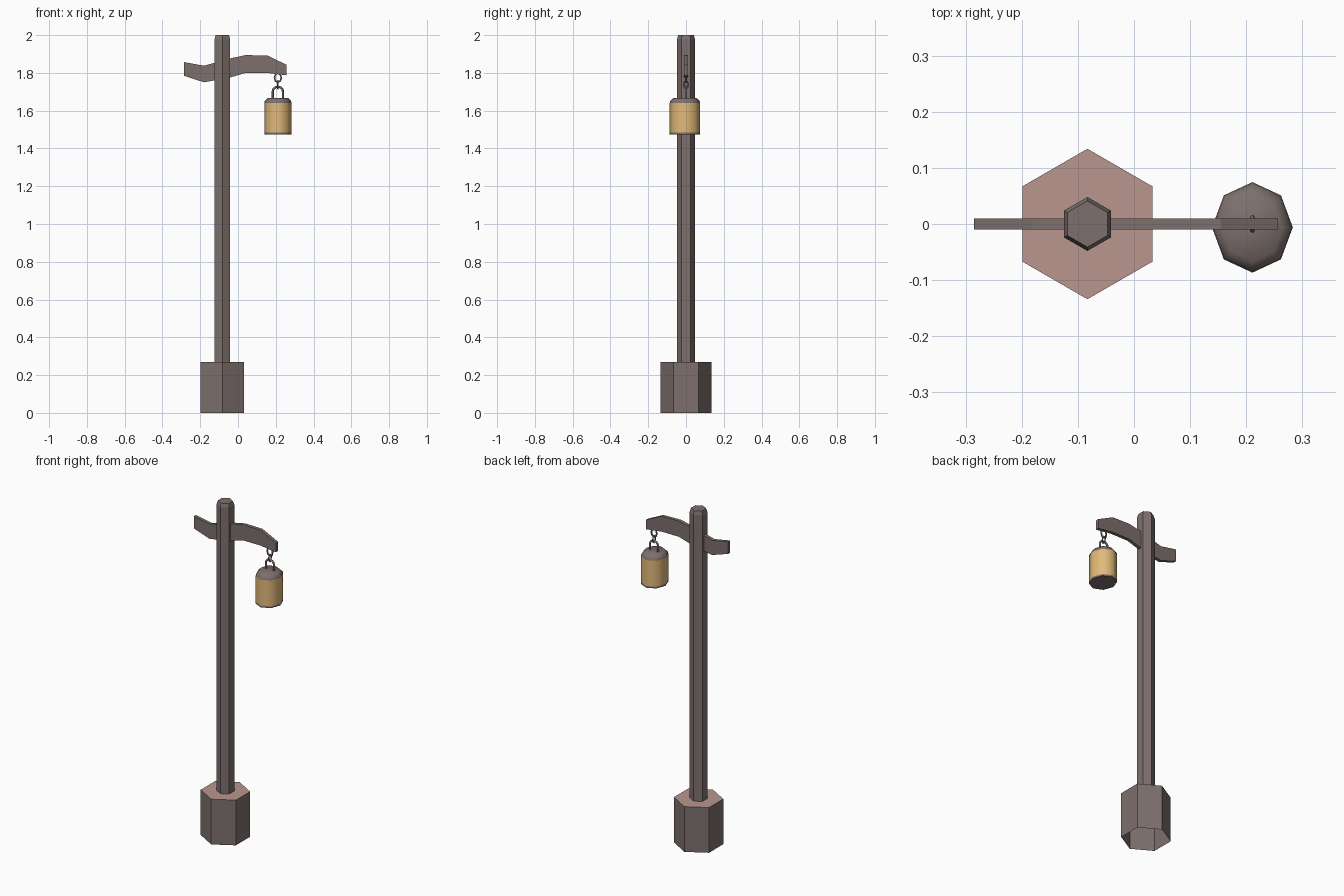
import bpy, bmesh, math
from mathutils import Vector

if "Cube" in bpy.data.objects:
    bpy.data.objects.remove(bpy.data.objects["Cube"])


def material(name, rgb):
    m = bpy.data.materials.new(name)
    m.diffuse_color = (*rgb, 1)
    m.use_nodes = True
    m.node_tree.nodes["Principled BSDF"].inputs["Base Color"].default_value = m.diffuse_color
    return m


BROWN = material("dark brown", (0.205, 0.162, 0.153))
PINK = material("dusty pink", (0.479, 0.305, 0.270))
YELLOW = material("lamp yellow", (0.760, 0.490, 0.195))


def finish(name, bm, mats, smooth=None):
    bmesh.ops.recalc_face_normals(bm, faces=bm.faces[:])
    me = bpy.data.meshes.new(name)
    bm.to_mesh(me)
    bm.free()
    for m in mats:
        me.materials.append(m)
    ob = bpy.data.objects.new(name, me)
    bpy.context.collection.objects.link(ob)
    if smooth:
        bpy.ops.object.select_all(action='DESELECT')
        ob.select_set(True)
        bpy.context.view_layer.objects.active = ob
        bpy.ops.object.shade_smooth_by_angle(angle=math.radians(smooth))
    return ob


def lathe(bm, sides, rings, centre, start=0.0, stretch=1.0, bottom=True, top=True):
    """Stack of n-sided rings (radius, z), with optional end caps."""
    loops = []
    for r, z in rings:
        loops.append([bm.verts.new((centre[0] + r * math.cos(start + math.tau * i / sides),
                                    centre[1] + r * stretch * math.sin(start + math.tau * i / sides), z))
                      for i in range(sides)])
    for a, b in zip(loops, loops[1:]):
        for i in range(sides):
            j = (i + 1) % sides
            bm.faces.new((a[i], a[j], b[j], b[i]))
    if bottom:
        bm.faces.new(loops[0][::-1])
    if top:
        bm.faces.new(loops[-1])


def tube(name, pts, r, closed, sides=6):
    """Thin rod swept along a planar path."""
    cu = bpy.data.curves.new(name, 'CURVE')
    cu.dimensions = '3D'
    cu.bevel_depth = r
    cu.bevel_resolution = 1
    sp = cu.splines.new('POLY')
    sp.points.add(len(pts) - 1)
    for p, co in zip(sp.points, pts):
        p.co = (*co, 1)
    sp.use_cyclic_u = closed
    cu.materials.append(BROWN)
    ob = bpy.data.objects.new(name, cu)
    bpy.context.collection.objects.link(ob)
    return ob


POST = (-0.083, 0.0)
LAMP = (0.211, -0.006)

# hexagonal base, open underneath, with a pink top
bm = bmesh.new()
lathe(bm, 6, [(0.134, 0), (0.134, 0.27)], POST, math.pi / 6, bottom=False)
for f in bm.faces:
    f.material_index = 1 if abs(f.normal.z) > 0.5 or min(v.co.z for v in f.verts) > 0.2 else 0
finish("base", bm, [BROWN, PINK])

# hexagonal post with a chamfered top
bm = bmesh.new()
lathe(bm, 6, [(0.048, 0.26), (0.048, 1.978), (0.041, 2.0)], POST, math.pi / 6, bottom=False)
finish("post", bm, [BROWN])

# curved crossarm: upper and lower edge at each station
stations = [(-0.285, 1.785, 1.857), (-0.18, 1.75, 1.838), (-0.04, 1.776, 1.877),
            (0.04, 1.80, 1.894), (0.155, 1.80, 1.892), (0.257, 1.787, 1.843)]
bm = bmesh.new()
outline = [(x, lo) for x, lo, hi in stations] + [(x, hi) for x, lo, hi in reversed(stations)]
n = len(stations)
sections = [[bm.verts.new((x, y, z)) for y, z in ((-0.01, lo), (0.01, lo), (0.01, hi), (-0.01, hi))]
            for x, lo, hi in stations]
for a, b in zip(sections, sections[1:]):
    for i in range(4):
        j = (i + 1) % 4
        bm.faces.new((a[i], a[j], b[j], b[i]))
bm.faces.new(sections[0])
bm.faces.new(sections[-1])
finish("crossarm", bm, [BROWN])

# lantern glass
bm = bmesh.new()
lathe(bm, 8, [(0.072, 1.485), (0.072, 1.64)], LAMP, stretch=1.12, bottom=False, top=False)
finish("lantern_body", bm, [YELLOW], 60)

# lantern bottom plate and domed cap
bm = bmesh.new()
lathe(bm, 8, [(0.072, 1.475), (0.072, 1.485)], LAMP, stretch=1.12)
finish("lantern_bottom", bm, [BROWN], 60)
bm = bmesh.new()
lathe(bm, 8, [(0.072, 1.637), (0.070, 1.651), (0.054, 1.668)], LAMP, stretch=1.12)
finish("lantern_cap", bm, [BROWN], 60)

# arched lantern handle
x0 = 0.211
arch = [(x0 + 0.027 * math.cos(a), 0, 1.702 + 0.025 * math.sin(a))
        for a in [math.pi * i / 6 for i in range(7)]]
tube("lantern_handle", [(x0 + 0.027, 0, 1.66)] + arch + [(x0 - 0.027, 0, 1.66)], 0.006, False)

# two chain links, turned a quarter against each other
ring = [math.tau * i / 8 for i in range(8)]
tube("upper_link", [(x0 + 0.018 * math.cos(a), 0, 1.774 + 0.024 * math.sin(a)) for a in ring], 0.005, True)
tube("lower_link", [(x0, 0.012 * math.cos(a), 1.737 + 0.022 * math.sin(a)) for a in ring], 0.004, True)
